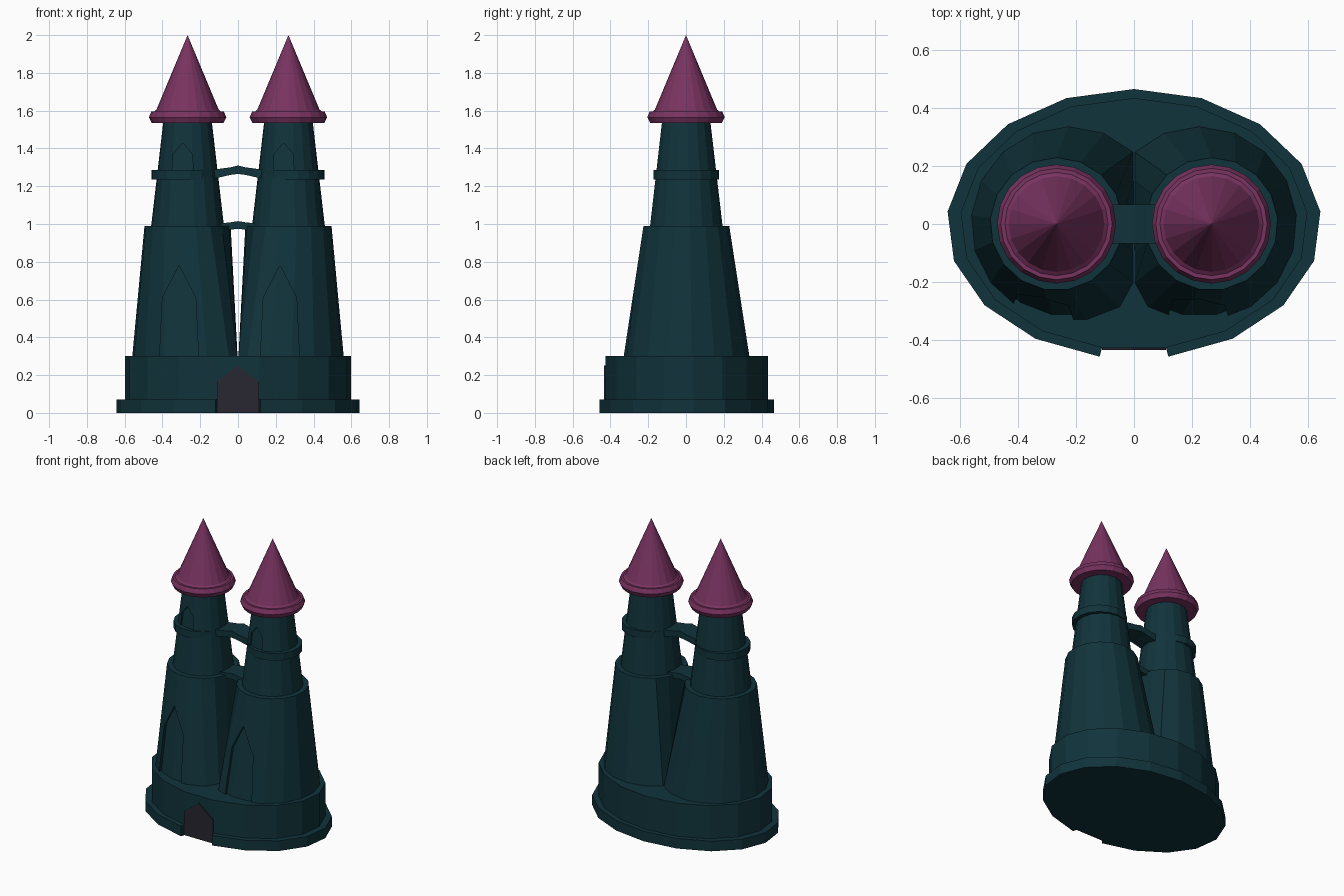
import bpy, bmesh, math

if "Cube" in bpy.data.objects:
    bpy.data.objects.remove(bpy.data.objects["Cube"])

N = 17  # sides of the low-poly rings


def material(name, rgb):
    m = bpy.data.materials.new(name)
    m.diffuse_color = (*rgb, 1)
    m.use_nodes = True
    m.node_tree.nodes["Principled BSDF"].inputs["Base Color"].default_value = m.diffuse_color
    return m


stone = material("dark_teal_stone", (0.0052, 0.033, 0.043))
plum = material("plum_roof", (0.19, 0.033, 0.117))
dark = material("dark_door", (0.021, 0.019, 0.030))


def ring(cx, rx, ry, z, n=N):
    return [(cx + rx * math.sin(i * math.tau / n), ry * math.cos(i * math.tau / n), z)
            for i in range(n)]


def loft(name, rings, mat):
    """Skin a stack of equal rings and cap both ends."""
    bm = bmesh.new()
    vs = [[bm.verts.new(p) for p in r] for r in rings]
    n = len(rings[0])
    for a, b in zip(vs, vs[1:]):
        for i in range(n):
            j = (i + 1) % n
            bm.faces.new((a[i], a[j], b[j], b[i]))
    bm.faces.new(vs[0])
    bm.faces.new(vs[-1])
    bmesh.ops.remove_doubles(bm, verts=bm.verts[:], dist=1e-5)
    bmesh.ops.recalc_face_normals(bm, faces=bm.faces[:])
    me = bpy.data.meshes.new(name)
    bm.to_mesh(me)
    bm.free()
    me.materials.append(mat)
    ob = bpy.data.objects.new(name, me)
    bpy.context.collection.objects.link(ob)
    return ob


def slab(name, pts, y0, y1, mat):
    """Extrude an x-z outline along y."""
    return loft(name, [[(x, y, z) for x, z in pts] for y in (y0, y1)], mat)


def arch(cx, w, z0, zs, z1, taper=0.0):
    return [(cx - w, z0), (cx + w, z0), (cx + w - taper, zs), (cx, z1), (cx - w + taper, zs)]


def cut(ob, cutter):
    mod = ob.modifiers.new("cut", 'BOOLEAN')
    mod.operation = 'DIFFERENCE'
    mod.solver = 'EXACT'
    mod.object = cutter
    dg = bpy.context.evaluated_depsgraph_get()
    me = bpy.data.meshes.new_from_object(ob.evaluated_get(dg))
    ob.modifiers.clear()
    ob.data = me
    bpy.data.objects.remove(cutter)


# oval base, and a step around it that is open at the door
inner = ring(0, 0.60, 0.434, 0)
loft("base", [inner, ring(0, 0.60, 0.434, 0.30)], stone)
outer = ring(0, 0.645, 0.465, 0)
outline = outer[:9] + [inner[8], inner[9]] + outer[9:]
loft("base_step", [[(x, y, z) for x, y, _ in outline] for z in (0, 0.07)], stone)

# front door
slab("door", arch(0, 0.111, 0.002, 0.165, 0.252), -0.434, -0.42, dark)


def lower_body(name, s, inset):
    # the foot leans inwards and is flattened where the towers meet
    foot = [(s * max(s * x, 0.002 + inset), y, z)
            for x, y, z in ring(s * 0.225, 0.337 - inset, 0.337 - inset, 0.29)]
    top = ring(s * 0.267, 0.229 - inset, 0.229 - inset, 0.99 - inset)
    return loft(name, [foot, top], stone)


def upper_body(name, s, inset):
    return loft(name, [ring(s * 0.267, r - inset, r - inset, z)
                       for r, z in ((0.197, 0.96), (0.128, 1.55))], stone)


for side, s in (("left", -1), ("right", 1)):
    c = s * 0.267
    # tower shafts; a slightly smaller core forms the floor of the window recesses
    low = lower_body(side + "_lower_tower", s, 0)
    lower_body(side + "_lower_core", s, 0.018)
    cut(low, slab("cutter", arch(c - 0.045, 0.104, 0.27, 0.61, 0.78, 0.016), -1, -0.1, stone))
    up = upper_body(side + "_upper_tower", s, 0)
    upper_body(side + "_upper_core", s, 0.012)
    cut(up, slab("cutter", arch(c - 0.025, 0.055, 1.25, 1.37, 1.43, 0.004), -1, -0.05, stone))
    # crescent band, fading out on the inner side
    loft(side + "_band", [ring(s * 0.284, 0.174, 0.174, z) for z in (1.235, 1.285)], stone)
    # roof with flared brim
    loft(side + "_roof", [ring(c, r, r, z, 20) for r, z in
         ((0.12, 1.535), (0.19, 1.535), (0.205, 1.565), (0.192, 1.595),
          (0.178, 1.595), (0.165, 1.605), (0.0, 2.0))], plum)

# two arched bridges between the towers
for name, w, z, rise, t in (("upper_bridge", 0.15, 1.235, 0.025, 0.05),
                            ("lower_bridge", 0.12, 0.955, 0.015, 0.045)):
    line = [(-w, z), (-0.04, z + rise), (0, z + rise + 0.005), (0.04, z + rise), (w, z)]
    top = [(-w, z + t), (-0.04, z + t + rise * 0.6), (0, z + t + rise),
           (0.04, z + t + rise * 0.6), (w, z + t)]
    slab(name, line + top[::-1], -0.068, 0.068, stone)
